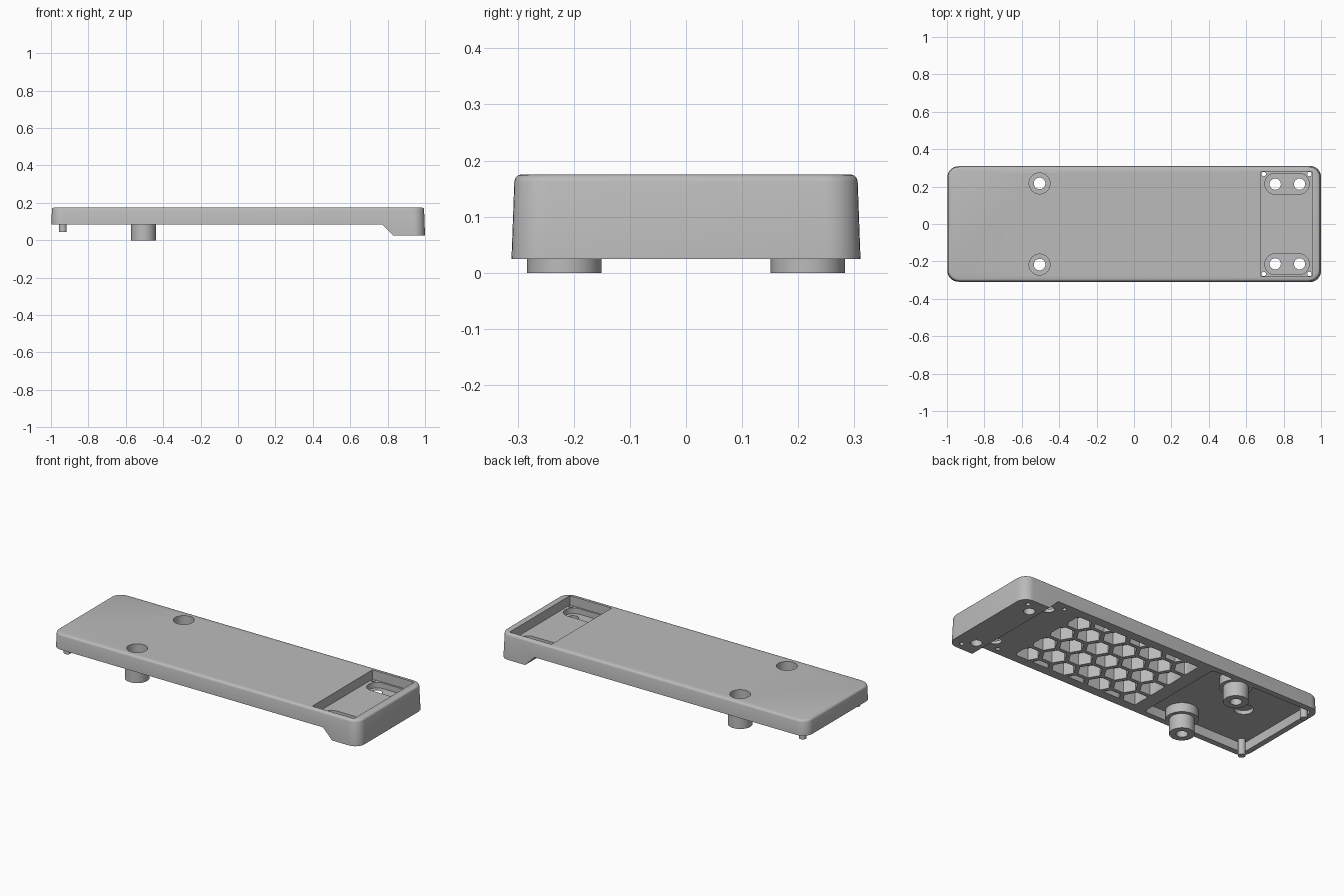
import bpy, bmesh, math

default = bpy.data.objects.get("Cube")
if default:
    bpy.data.objects.remove(default, do_unlink=True)

grey = bpy.data.materials.new("plain_grey")
grey.use_nodes = True
grey.diffuse_color = (0.5, 0.5, 0.5, 1)
grey.node_tree.nodes["Principled BSDF"].inputs["Base Color"].default_value = (0.5, 0.5, 0.5, 1)


def circle(x, y, r, n=32, squash=1):
    return [(x + r * math.cos(math.tau * i / n), y + r * math.sin(math.tau * i / n) * squash)
            for i in range(n)]


def rounded(x0, x1, y0, y1, r, steps=8):
    """Outline of a rounded rectangle, counter-clockwise."""
    corners = ((x1 - r, y1 - r), (x0 + r, y1 - r), (x0 + r, y0 + r), (x1 - r, y0 + r))
    points = []
    for q, (cx, cy) in enumerate(corners):
        for i in range(steps + 1):
            a = math.pi / 2 * (q + i / steps)
            points.append((cx + r * math.cos(a), cy + r * math.sin(a)))
    return points


def loft(bm, layers):
    """Closed solid through outlines given as (z, points)."""
    rings = [[bm.verts.new((x, y, z)) for x, y in pts] for z, pts in layers]
    for low, high in zip(rings, rings[1:]):
        for i in range(len(low)):
            j = (i + 1) % len(low)
            bm.faces.new((low[i], low[j], high[j], high[i]))
    bm.faces.new(rings[0][::-1])
    bm.faces.new(rings[-1])


def solid(name, *layer_sets):
    bm = bmesh.new()
    for layers in layer_sets:
        loft(bm, layers)
    bmesh.ops.recalc_face_normals(bm, faces=bm.faces)
    mesh = bpy.data.meshes.new(name)
    bm.to_mesh(mesh)
    bm.free()
    mesh.materials.append(grey)
    ob = bpy.data.objects.new(name, mesh)
    bpy.context.collection.objects.link(ob)
    return ob


def prism(pts, z0, z1):
    return [(z0, pts), (z1, pts)]


def rect(x0, x1, w):
    return [(x0, -w), (x1, -w), (x1, w), (x0, w)]


def combine(target, tool, how):
    mod = target.modifiers.new("combine", 'BOOLEAN')
    mod.operation, mod.solver, mod.object = how, 'EXACT', tool
    bpy.context.view_layer.objects.active = target
    bpy.ops.object.modifier_apply(modifier=mod.name)
    bpy.data.objects.remove(tool, do_unlink=True)


BASE, TOP, FOOT = 0.085, 0.175, 0.025

# Drafted body with rounded corners and a softened top edge
layers = []
for z, inset in ((FOOT, 0), (0.163, 0.005), (0.169, 0.007), (0.173, 0.011), (TOP, 0.016)):
    layers.append((z, rounded(-1 + inset, 1 - inset, -0.311 + inset, 0.311 - inset, 0.06)))
body = solid("mount_plate", *[layers])

# Undercut that leaves the sloped foot at one end
undercut = solid("undercut", [
    (-0.1, rect(-1.2, 0.955, 0.5)), (BASE, rect(-1.2, 0.77, 0.5))])
combine(body, undercut, 'DIFFERENCE')

# Large pocket underneath, with a round recess in its ceiling
CEILING = 0.138
combine(body, solid("underside_pocket", prism(rounded(-0.965, -0.3, -0.275, 0.275, 0.02, 4), 0, CEILING)),
        'DIFFERENCE')
combine(body, solid("round_recess", prism(circle(-0.74, 0, 0.05), 0.1, 0.16)), 'DIFFERENCE')

# Honeycomb of hexagonal cells, clipped to a rectangle
R = 0.08
cells = []
for row in range(-4, 5):
    for col in range(-2, 3):
        x = 0.18 + 3 * R * col + (1.5 * R if row % 2 else 0)
        y = row * R * math.sqrt(3) / 2
        cells.append(prism(circle(x, y, 0.067, 6), 0.0, 0.155))
honeycomb = solid("honeycomb", *cells)
combine(honeycomb, solid("clip", prism(rect(-0.22, 0.59, 0.255), 0.04, 0.3)), 'INTERSECT')
combine(body, honeycomb, 'DIFFERENCE')

# Collared bosses and corner pins standing in the pocket
for side in (-1, 1):
    x, y = -0.505, side * 0.217
    boss = [(0, circle(x, y, 0.066)), (BASE, circle(x, y, 0.066)),
            (BASE, circle(x, y, 0.086)), (0.15, circle(x, y, 0.086))]
    combine(body, solid("boss", boss), 'UNION')
    combine(body, solid("pin", prism(circle(-0.936, side * 0.25, 0.02, 20), 0.045, 0.15)), 'UNION')

# Stepped screw holes through the bosses
for r, z0 in ((0.056, 0.04), (0.031, -0.1)):
    combine(body, solid("screw_hole", *[prism(circle(-0.505, s * 0.217, r), z0, 0.3) for s in (-1, 1)]),
            'DIFFERENCE')

# Top pocket over the foot, with two slots
FLOOR = 0.12
combine(body, solid("top_pocket", prism(rect(0.68, 0.952, 0.28), FLOOR, 0.3)), 'DIFFERENCE')
combine(body, solid("slots", *[
    prism(rounded(0.7, 0.937, s * 0.215 - 0.056, s * 0.215 + 0.056, 0.055), 0.085 + 0.002, 0.2)
    for s in (-1, 1)]), 'DIFFERENCE')

# Through holes in the slots and at the pocket corners
holes = []
for s in (-1, 1):
    holes += [prism(circle(x, s * 0.213, 0.03), -0.1, 0.3) for x in (0.755, 0.885)]
    holes += [prism(circle(x, s * 0.267, 0.012, 16), -0.1, 0.16) for x in (0.694, 0.938)]
combine(body, solid("through_holes", *holes), 'DIFFERENCE')

# Smooth the curved walls and keep the edges crisp
bpy.ops.object.select_all(action='DESELECT')
body.select_set(True)
bpy.context.view_layer.objects.active = body
bpy.ops.object.shade_smooth_by_angle(angle=math.radians(30))
